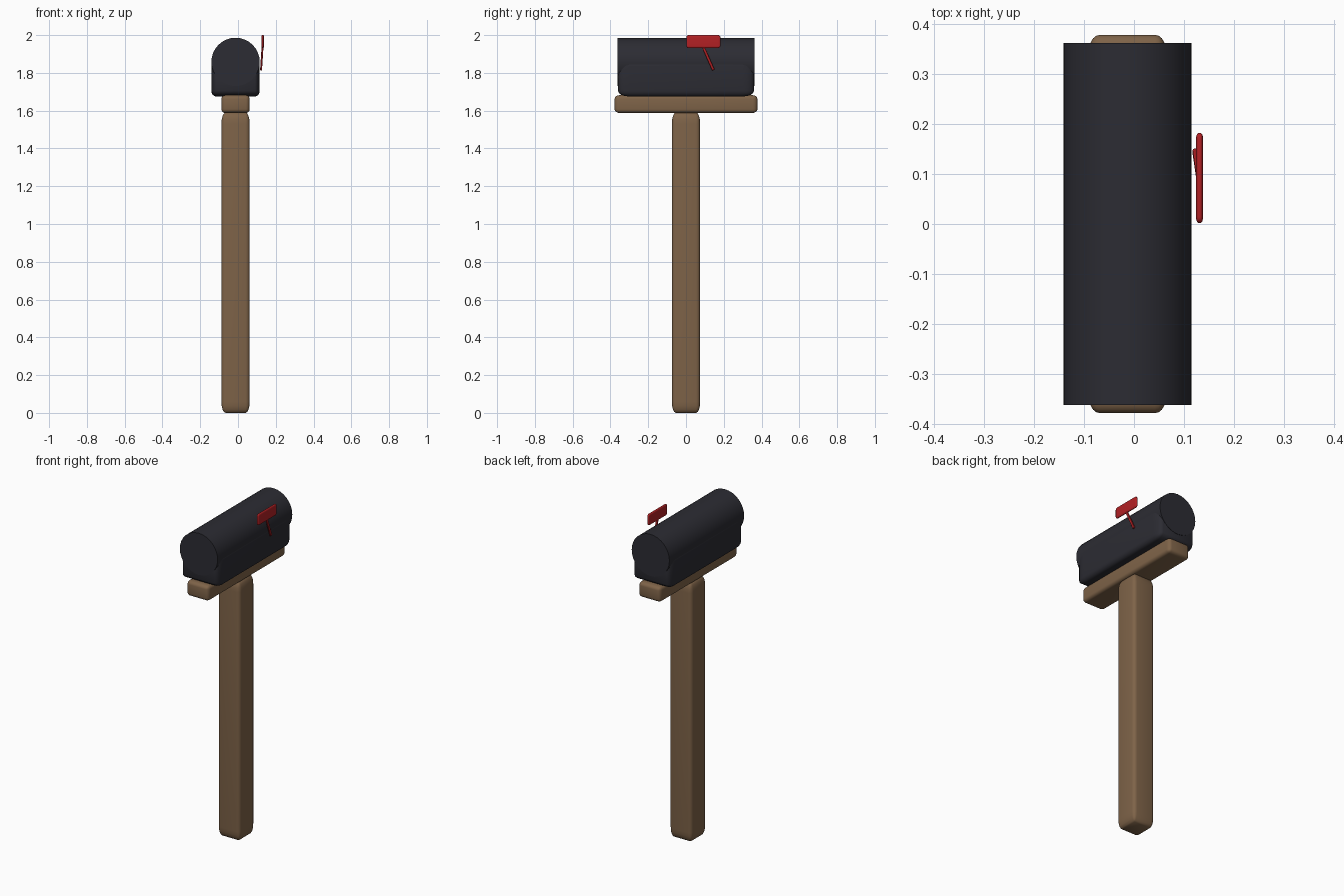
import bpy, bmesh, math
from mathutils import Vector

cube = bpy.data.objects.get("Cube")
if cube:
    bpy.data.objects.remove(cube, do_unlink=True)


def make_material(name, rgb):
    mat = bpy.data.materials.new(name)
    mat.use_nodes = True
    mat.diffuse_color = (*rgb, 1)
    mat.node_tree.nodes["Principled BSDF"].inputs["Base Color"].default_value = (*rgb, 1)
    return mat


wood = make_material("brown wood", (0.21, 0.125, 0.065))
metal = make_material("dark metal", (0.025, 0.025, 0.033))
red = make_material("red paint", (0.45, 0.015, 0.018))


def add_object(name, bm, mat, angle):
    mesh = bpy.data.meshes.new(name)
    bm.to_mesh(mesh)
    bm.free()
    mesh.materials.append(mat)
    obj = bpy.data.objects.new(name, mesh)
    bpy.context.collection.objects.link(obj)
    bpy.ops.object.select_all(action='DESELECT')
    obj.select_set(True)
    bpy.context.view_layer.objects.active = obj
    bpy.ops.object.shade_smooth_by_angle(angle=math.radians(angle))
    return obj


def rounded_box(name, low, high, radii, mat):
    """Box between two corners, with its own rounding radius along each axis."""
    low, high, radii = Vector(low), Vector(high), Vector(radii)
    size = high - low
    bm = bmesh.new()
    bmesh.ops.create_cube(bm, size=1)
    bmesh.ops.scale(bm, vec=[s / r for s, r in zip(size, radii)], verts=bm.verts)
    bmesh.ops.bevel(bm, geom=bm.edges[:], offset=1, segments=4, profile=0.5,
                    affect='EDGES', clamp_overlap=True)
    bmesh.ops.scale(bm, vec=radii, verts=bm.verts)
    obj = add_object(name, bm, mat, 50)
    obj.location = (low + high) / 2
    return obj


AXIS = -0.013  # centre of the post and mailbox in x

# Wooden post and the plank it carries
rounded_box("post", (AXIS - 0.075, -0.075, 0), (AXIS + 0.075, 0.075, 1.59),
            (0.022, 0.022, 0.06), wood)
rounded_box("plank", (AXIS - 0.075, -0.378, 1.588), (AXIS + 0.075, 0.378, 1.682),
            (0.02, 0.025, 0.02), wood)

# Mailbox: rounded lower box under a round barrel
rounded_box("mailbox_base", (AXIS - 0.128, -0.36, 1.675), (AXIS + 0.128, 0.36, 1.865),
            (0.025, 0.06, 0.03), metal)
bm = bmesh.new()
bmesh.ops.create_cone(bm, cap_ends=True, segments=32, radius1=0.128, radius2=0.128, depth=0.724)
barrel = add_object("mailbox_barrel", bm, metal, 30)
barrel.rotation_euler.x = math.pi / 2
barrel.location = (AXIS, 0, 1.858)

# Signal flag: leaning arm and plate
foot, tip = Vector((0.122, 0.145, 1.815)), Vector((0.13, 0.09, 1.94))
arm = rounded_box("flag_arm", (-0.005, -0.007, 0), (0.005, 0.007, (tip - foot).length),
                  (0.003, 0.003, 0.003), red)
arm.location = (foot + tip) / 2
arm.rotation_euler = (tip - foot).to_track_quat('Z', 'X').to_euler()
arm.rotation_euler = Vector((0, 0, 1)).rotation_difference(tip - foot).to_euler()
rounded_box("flag_plate", (0.124, 0.002, 1.932), (0.138, 0.182, 2.0),
            (0.005, 0.012, 0.012), red)
